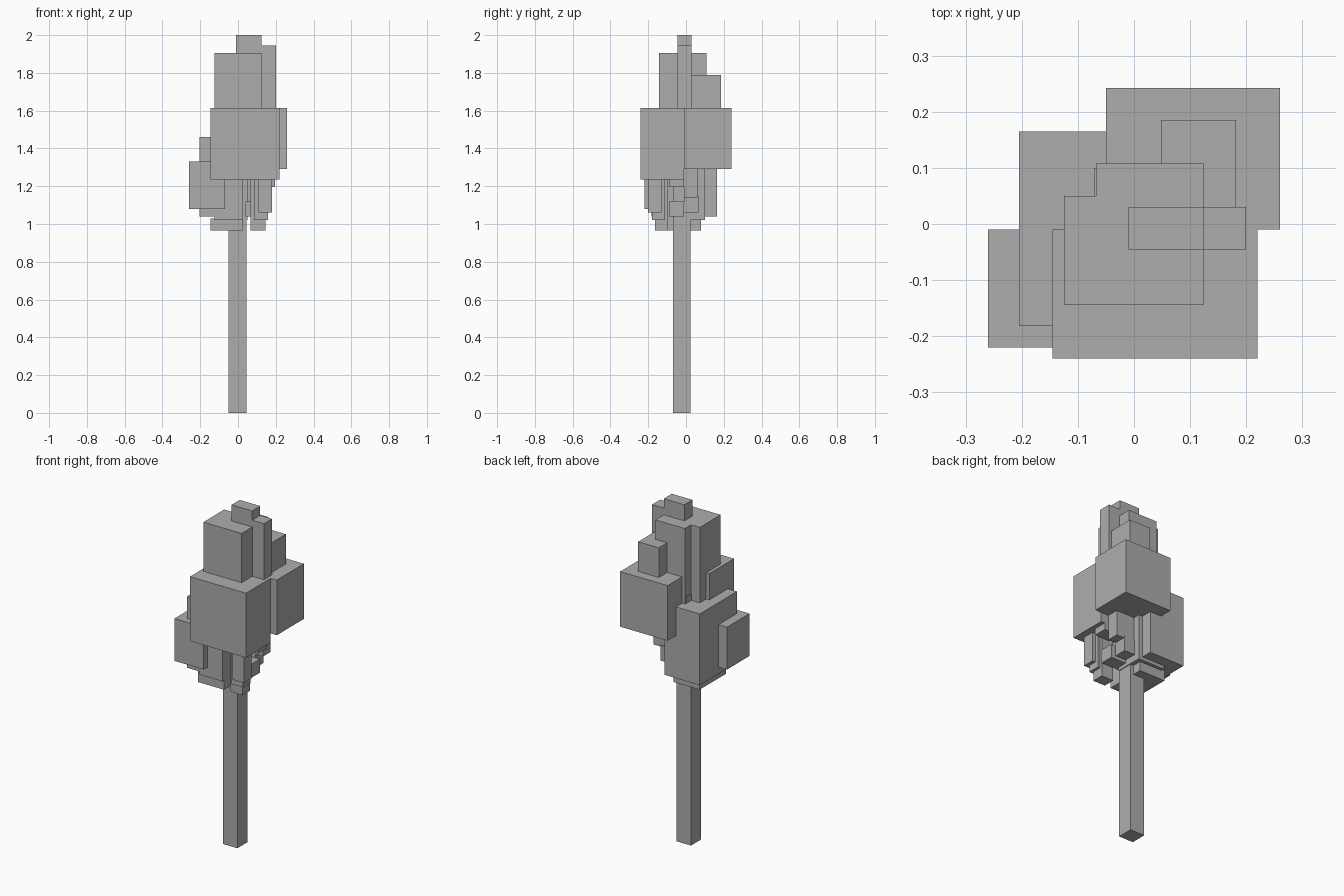
import bpy

cube = bpy.data.objects.get("Cube")
if cube:
    bpy.data.objects.remove(cube, do_unlink=True)

grey = bpy.data.materials.new("plain grey")
grey.use_nodes = True
colour = (0.42, 0.42, 0.42, 1)
grey.diffuse_color = colour
grey.node_tree.nodes["Principled BSDF"].inputs["Base Color"].default_value = colour


def block(name, x, y, z):
    """Box spanning the (low, high) ranges along each axis."""
    spans = (x, y, z)
    bpy.ops.mesh.primitive_cube_add(size=1, location=[(a + b) / 2 for a, b in spans])
    obj = bpy.context.object
    obj.name = name
    obj.scale = [b - a for a, b in spans]
    bpy.ops.object.transform_apply(location=False, rotation=False, scale=True)
    obj.data.materials.append(grey)
    return obj


# Trunk and the column carrying the crown
block("trunk", (-.05, .045), (-.07, .025), (0, 1.1))
block("inner_column", (-.07, .05), (-.07, .1), (1.02, 1.5))

# Large leaf masses
block("front_foliage", (-.145, .22), (-.24, -.01), (1.235, 1.615))
block("back_foliage", (-.05, .26), (-.01, .242), (1.29, 1.615))
block("side_foliage", (-.205, .025), (-.182, .165), (1.04, 1.46))
block("side_front_foliage", (-.26, -.07), (-.22, -.01), (1.08, 1.33))

# Upper crown
block("upper_foliage", (-.125, .125), (-.144, .05), (1.4, 1.905))
block("upper_back_foliage", (-.068, .124), (.03, .108), (1.4, 1.905))
block("crown_step", (.1, .2), (-.045, .03), (1.5, 1.945))
block("crown_tip", (-.01, .124), (-.045, .03), (1.8, 2))
block("rear_step", (.048, .182), (.025, .185), (1.5, 1.79))

# Leaf layers under the crown
block("lower_foliage", (-.125, .025), (-.18, .1), (1.02, 1.2))
block("bottom_foliage", (-.145, .025), (-.165, .08), (.965, 1.03))

# Small hanging sprigs on the left
block("front_sprig", (.105, .18), (-.2, -.13), (1.06, 1.24))
block("middle_sprig", (.085, .16), (-.18, -.11), (1.02, 1.24))
block("low_sprig", (.065, .145), (-.165, -.095), (.965, 1.24))
block("high_sprig", (.1, .195), (-.09, -.01), (1.195, 1.24))
block("inner_sprig", (.04, .15), (-.09, -.01), (1.04, 1.12))
block("rear_sprig", (.04, .17), (-.01, .06), (1.14, 1.3))
block("rear_low_sprig", (.04, .12), (-.01, .065), (1.06, 1.15))
